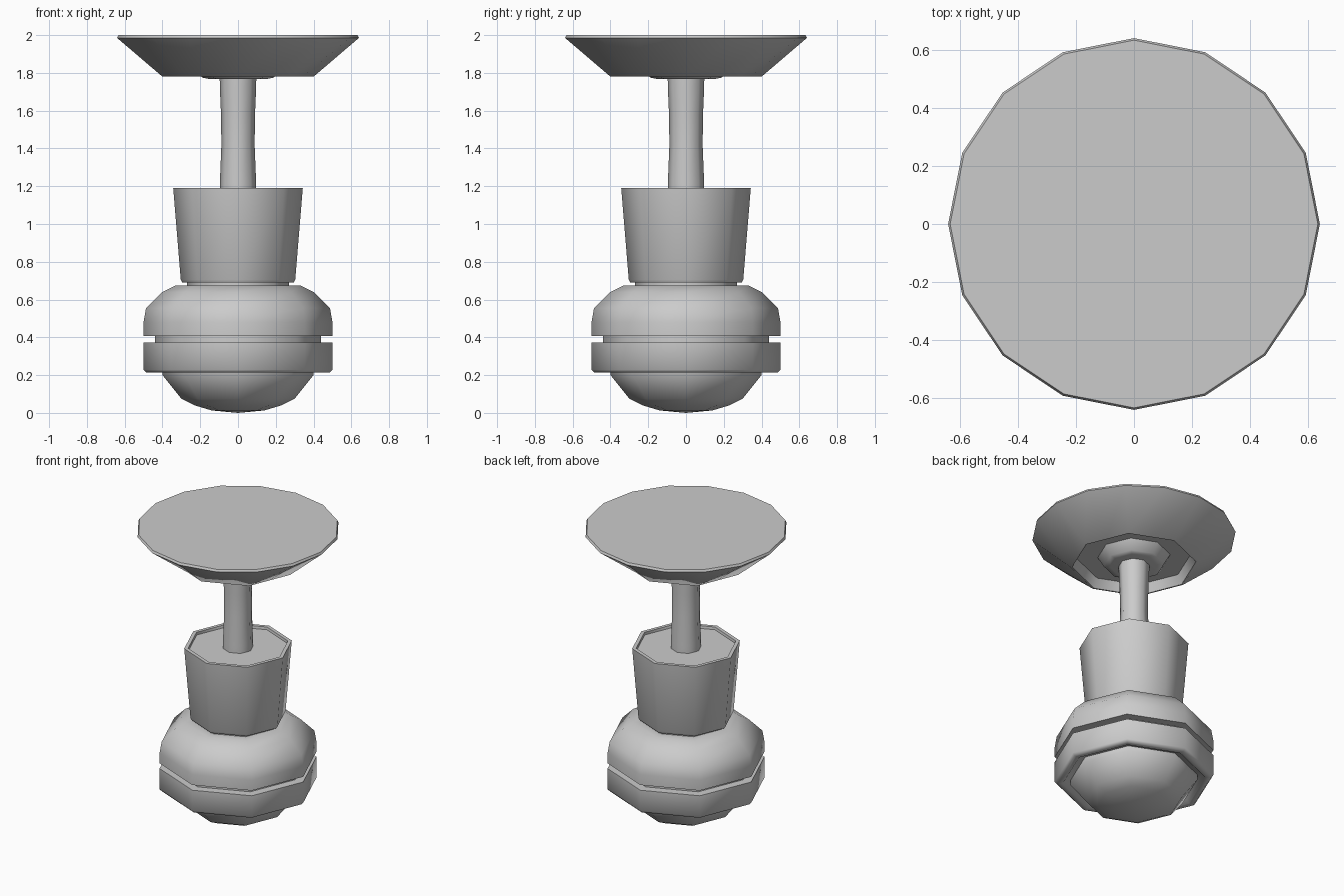
import bpy, bmesh
from math import pi, cos, sin, radians

if "Cube" in bpy.data.objects:
    bpy.data.objects.remove(bpy.data.objects["Cube"])


def lathe(name, profile, sides=8, angle=50):
    """Revolve (radius, z[, octagonal]) points; octagonal rings stay 8-sided on a 16-sided part."""
    bm = bmesh.new()
    rings = []
    for p in profile:
        r, z, octagonal = p[0], p[1], len(p) > 2
        if r == 0:
            rings.append([bm.verts.new((0, 0, z))] * sides)
            continue
        ring = []
        for i in range(sides):
            a = 2 * pi * i / sides
            q = r * cos(pi / 8) if octagonal and i % 2 else r
            ring.append(bm.verts.new((q * cos(a), q * sin(a), z)))
        rings.append(ring)
    for low, high in zip(rings, rings[1:]):
        for i in range(sides):
            j = (i + 1) % sides
            corners = list(dict.fromkeys((low[i], low[j], high[j], high[i])))
            bm.faces.new(corners)
    bmesh.ops.recalc_face_normals(bm, faces=bm.faces)
    mesh = bpy.data.meshes.new(name)
    bm.to_mesh(mesh)
    bm.free()
    ob = bpy.data.objects.new(name, mesh)
    bpy.context.collection.objects.link(ob)
    bpy.ops.object.select_all(action='DESELECT')
    ob.select_set(True)
    bpy.context.view_layer.objects.active = ob
    bpy.ops.object.shade_smooth_by_angle(angle=radians(angle))
    return ob


# Rounded foot, recessed into the lower ring
lathe("bottom_dome", [(0, 0), (0.14, 0.013), (0.23, 0.04), (0.30, 0.075),
                      (0.40, 0.20), (0.40, 0.24), (0, 0.24)])

# Lower ring, groove, rounded shoulder and neck
lathe("grooved_body", [(0, 0.235), (0.43, 0.235), (0.45, 0.213), (0.485, 0.213),
                       (0.50, 0.228), (0.50, 0.372), (0.44, 0.372), (0.44, 0.408),
                       (0.50, 0.408), (0.50, 0.48), (0.487, 0.555), (0.40, 0.64),
                       (0.33, 0.675), (0.27, 0.675), (0.27, 0.70), (0, 0.70)])

# Tapered cup with a thin rim and shallow floor
lathe("tapered_cup", [(0, 0.69), (0.295, 0.69), (0.303, 0.705), (0.343, 1.19),
                      (0.318, 1.19), (0.316, 1.172), (0, 1.172)])

# Slightly waisted rod
lathe("rod", [(0, 1.165), (0.096, 1.165), (0.096, 1.22), (0.088, 1.42),
              (0.09, 1.58), (0.096, 1.72), (0.098, 1.84), (0, 1.84)])

# Flared hub where the rod meets the plate
lathe("hub", [(0, 1.772), (0.15, 1.767), (0.19, 1.775), (0.235, 1.85), (0, 1.85)])

# Plate: octagonal, recessed base flaring to a 16-sided rim
lathe("top_plate", [(0, 1.84), (0.36, 1.84, 1), (0.39, 1.78, 1), (0.40, 1.78, 1),
                    (0.64, 1.985), (0.633, 2.0), (0, 2.0)], sides=16)
